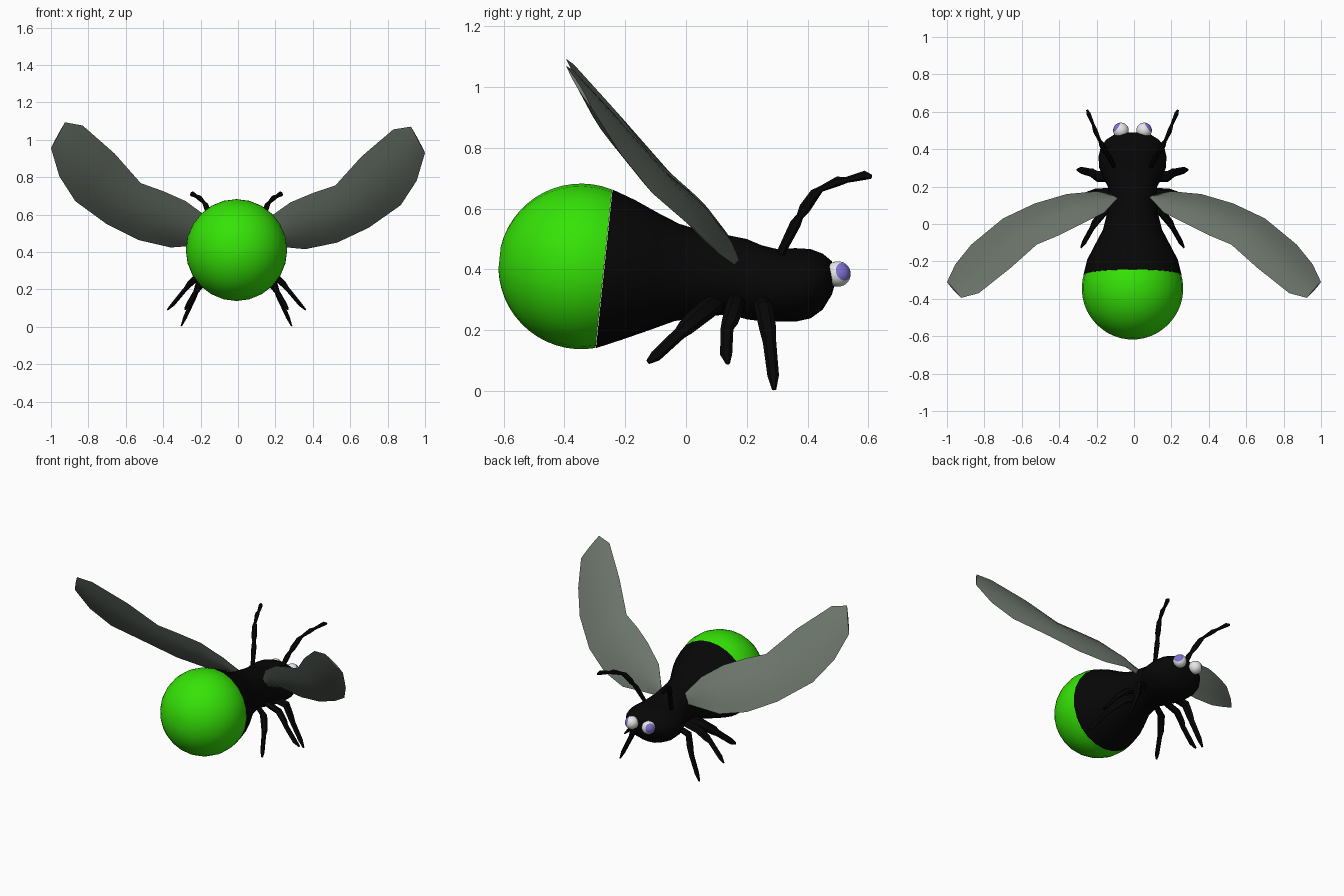
import bpy, bmesh, math
from mathutils import Vector

if "Cube" in bpy.data.objects:
    bpy.data.objects.remove(bpy.data.objects["Cube"], do_unlink=True)

CX = -0.008  # body centre line


def material(name, rgb):
    m = bpy.data.materials.new(name)
    m.use_nodes = True
    m.diffuse_color = (*rgb, 1)
    bsdf = next(n for n in m.node_tree.nodes if n.type == 'BSDF_PRINCIPLED')
    bsdf.inputs["Base Color"].default_value = (*rgb, 1)
    return m


black = material("black shell", (0.002, 0.002, 0.002))
green = material("glowing green", (0.036, 0.77, 0.002))
grey = material("wing grey", (0.15, 0.18, 0.15))
white = material("eye white", (0.8, 0.8, 0.8))
violet = material("iris violet", (0.21, 0.17, 0.68))


def finish(bm, name, mats, angle=40):
    bmesh.ops.recalc_face_normals(bm, faces=bm.faces)
    me = bpy.data.meshes.new(name)
    bm.to_mesh(me)
    bm.free()
    for m in mats:
        me.materials.append(m)
    ob = bpy.data.objects.new(name, me)
    bpy.context.collection.objects.link(ob)
    bpy.ops.object.select_all(action='DESELECT')
    ob.select_set(True)
    bpy.context.view_layer.objects.active = ob
    bpy.ops.object.shade_smooth_by_angle(angle=math.radians(angle))


def loft(name, rings, mat, angle=40):
    """Skin closed rings of points and cap both ends."""
    bm = bmesh.new()
    rows = [[bm.verts.new(p) for p in r] for r in rings]
    n = len(rows[0])
    for a, b in zip(rows, rows[1:]):
        for i in range(n):
            j = (i + 1) % n
            bm.faces.new((a[i], a[j], b[j], b[i]))
    bm.faces.new(rows[0])
    bm.faces.new(rows[-1])
    finish(bm, name, [mat], angle)


def oval(y, z, rx, rz, tilt, n=24):
    """Cross-section of the body, leaning forward at the top by tilt."""
    pts = []
    for i in range(n):
        a = 2 * math.pi * i / n
        h = rz * math.sin(a)
        pts.append(Vector((CX + rx * math.cos(a), y + h * tilt, z + h)))
    return pts


def tube(name, path, radii, flat, mat, n=6):
    path = [Vector(p) for p in path]
    rings = []
    for k, p in enumerate(path):
        d = (path[min(k + 1, len(path) - 1)] - path[max(k - 1, 0)]).normalized()
        u = d.cross(Vector((1, 0, 0))).normalized()
        v = d.cross(u) * flat
        rings.append([p + radii[k] * (u * math.cos(t) + v * math.sin(t))
                      for t in (2 * math.pi * i / n for i in range(n))])
    loft(name, rings, mat)


# Lantern: tilted ball, cut at the seam
TILT, R = 0.105, 0.271
rings = []
for deg in range(8, 107, 7):
    a = math.radians(deg)
    along, r = -R * math.cos(a), R * math.sin(a)
    rings.append(oval(-0.345 + along, 0.41 - along * TILT, r, r, TILT))
rings.append(oval(-0.272, 0.402, 0.262, 0.261, TILT))
loft("lantern", rings, green)

# Body: seam, waist, thorax and head in one skin
body = [
    (-0.269, 0.402, 0.262, 0.261, TILT),
    (-0.19, 0.398, 0.242, 0.23, 0.1),
    (-0.10, 0.392, 0.195, 0.19, 0.08),
    (-0.03, 0.39, 0.158, 0.16, 0.05),
    (0.06, 0.385, 0.135, 0.14, 0),
    (0.14, 0.382, 0.13, 0.13, 0),
    (0.20, 0.368, 0.132, 0.132, 0),
    (0.25, 0.354, 0.158, 0.125, 0),
    (0.30, 0.348, 0.178, 0.119, 0),
    (0.36, 0.349, 0.182, 0.121, 0),
    (0.41, 0.353, 0.17, 0.114, 0),
    (0.45, 0.36, 0.142, 0.092, 0),
    (0.48, 0.372, 0.095, 0.055, 0),
    (0.488, 0.375, 0.06, 0.03, 0),
]
loft("body", [oval(*s) for s in body], black)

# Wing stations: leading point, trailing point, half thickness
stations = [
    ((0.08, 0.15, 0.42), (0.07, 0.155, 0.46), 0.005),
    ((0.20, 0.175, 0.43), (0.16, 0.06, 0.58), 0.02),
    ((0.36, 0.16, 0.415), (0.28, 0.0, 0.665), 0.026),
    ((0.53, 0.11, 0.45), (0.40, -0.06, 0.715), 0.028),
    ((0.70, 0.03, 0.53), (0.52, -0.11, 0.755), 0.028),
    ((0.87, -0.11, 0.65), (0.66, -0.235, 0.91), 0.025),
    ((0.955, -0.215, 0.78), (0.83, -0.37, 1.055), 0.02),
    ((1.0, -0.31, 0.93), (0.925, -0.395, 1.07), 0.006),
]
NORMAL = Vector((0, 0.75, 0.66))


def wing(name, side, lift):
    rings = []
    for lead, trail, thick in stations:
        a, b = [Vector((side * x, y, z + lift * x)) for x, y, z in (lead, trail)]
        ring = []
        for i in range(12):
            t = i / 6 if i <= 6 else (12 - i) / 6
            s = 1 if i <= 6 else -1
            ring.append(a.lerp(b, t) + NORMAL * (s * thick * math.sin(math.pi * t)))
        rings.append(ring)
    loft(name, rings, grey, 50)


wing("left_wing", 1, 0)
wing("right_wing", -1, 0.025)

# Legs and feelers, mirrored across the centre line: path, radii, flatness
limbs = {
    "rear_leg": ([(0.07, 0.11, 0.30), (0.15, 0.07, 0.27), (0.205, 0.0, 0.21),
                  (0.215, -0.02, 0.19), (0.26, -0.10, 0.115), (0.275, -0.125, 0.095)],
                 [0.028, 0.034, 0.028, 0.021, 0.019, 0.008], 0.6),
    "middle_leg": ([(0.07, 0.17, 0.31), (0.20, 0.16, 0.275), (0.25, 0.145, 0.23),
                    (0.27, 0.135, 0.205), (0.34, 0.132, 0.12), (0.37, 0.138, 0.09)],
                   [0.028, 0.03, 0.027, 0.021, 0.02, 0.007], 0.6),
    "front_leg": ([(0.07, 0.245, 0.31), (0.19, 0.255, 0.28), (0.21, 0.268, 0.21),
                   (0.225, 0.275, 0.16), (0.275, 0.287, 0.05), (0.295, 0.29, 0.004)],
                  [0.028, 0.03, 0.028, 0.022, 0.019, 0.007], 0.6),
    "feeler": ([(0.10, 0.31, 0.45), (0.125, 0.36, 0.55), (0.135, 0.375, 0.575),
                (0.145, 0.39, 0.60), (0.165, 0.425, 0.65), (0.175, 0.445, 0.665),
                (0.20, 0.50, 0.69), (0.21, 0.53, 0.695), (0.235, 0.59, 0.71),
                (0.243, 0.61, 0.705)],
               [0.014, 0.018, 0.012, 0.019, 0.017, 0.01, 0.016, 0.01, 0.015, 0.007], 0.85),
}
for side, label in ((1, "left_"), (-1, "right_")):
    for part, (path, radii, flat) in limbs.items():
        tube(label + part, [(CX + side * x, y, z) for x, y, z in path], radii, flat, black)

    # Eye: white ball whose outward-facing patch is the iris
    gaze = Vector((side * 0.7, 0.52, 0.22)).normalized()
    bm = bmesh.new()
    bmesh.ops.create_uvsphere(bm, u_segments=24, v_segments=16, radius=0.042)
    turn = Vector((0, 0, 1)).rotation_difference(gaze)
    for f in bm.faces:
        f.material_index = int(f.calc_center_median().normalized().z > 0.7)
    for v in bm.verts:
        v.co = turn @ v.co + Vector((CX + side * 0.062, 0.5, 0.385))
    finish(bm, label + "eye", [white, violet])
